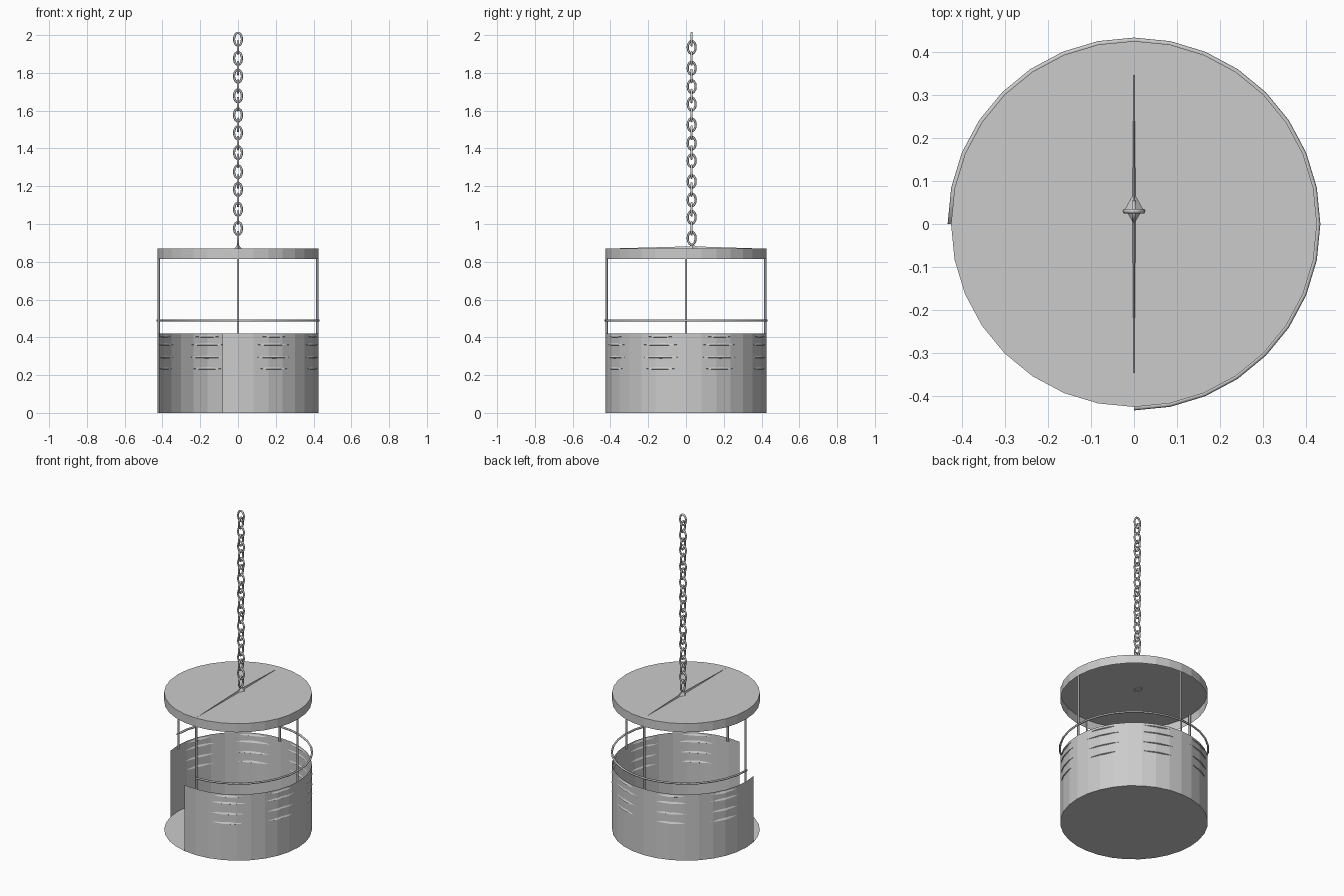
import bpy, bmesh, math
from mathutils import Vector

if "Cube" in bpy.data.objects:
    bpy.data.objects.remove(bpy.data.objects["Cube"])

R = 0.425          # drum radius
N = 32             # drum facets
STEP = 360 / N


def polar(r, deg, z):
    a = math.radians(deg)
    return Vector((r * math.cos(a), r * math.sin(a), z))


def finish(name, bm, smooth=False):
    bmesh.ops.recalc_face_normals(bm, faces=bm.faces)
    me = bpy.data.meshes.new(name)
    bm.to_mesh(me)
    bm.free()
    ob = bpy.data.objects.new(name, me)
    bpy.context.collection.objects.link(ob)
    for p in me.polygons:
        p.use_smooth = smooth
    return ob


def loft(bm, rings, closed_section=True, closed_path=False):
    """Skin a list of cross-sections with quads."""
    vs = [[bm.verts.new(p) for p in ring] for ring in rings]
    n = len(vs[0])
    for i in range(len(vs) if closed_path else len(vs) - 1):
        a, b = vs[i], vs[(i + 1) % len(vs)]
        for j in range(n if closed_section else n - 1):
            k = (j + 1) % n
            bm.faces.new((a[j], a[k], b[k], b[j]))
    return vs


# base plate
bm = bmesh.new()
bmesh.ops.create_circle(bm, cap_ends=True, segments=N, radius=R)
finish("base_plate", bm)

# drum wall, open at the front left
bm = bmesh.new()
loft(bm, [(polar(R, -101.25 + i * STEP, 0), polar(R, -101.25 + i * STEP, 0.42))
          for i in range(27)], closed_section=False)
finish("drum_wall", bm)

# pressed louvres: four rows of tapered ridges in six groups
bm = bmesh.new()
for g in range(6):
    centre = -63 + 44 * g
    for z, half in ((0.405, 11), (0.362, 14), (0.295, 13), (0.235, 12)):
        rings = []
        for i in range(7):
            t = i / 3 - 1
            w = max(0.05, 1 - t * t)
            d = centre + t * half
            # radius of the flat facet at this angle
            r = R * math.cos(math.radians(STEP / 2)) / math.cos(
                math.radians(d % STEP - STEP / 2))
            rings.append([polar(r, d, z + 0.008 * w), polar(r + 0.006 * w, d, z - 0.003 * w),
                          polar(r, d, z - 0.006 * w), polar(r - 0.006 * w, d, z - 0.003 * w)])
        vs = loft(bm, rings)
        bm.faces.new(vs[0])
        bm.faces.new(vs[-1])
finish("wall_louvres", bm)

# lid: top plate with a hanging rim, open below
bm = bmesh.new()
vs = loft(bm, [[polar(R, i * STEP, z) for i in range(N)] for z in (0.815, 0.87)])
bm.faces.new(vs[1])
finish("lid", bm)

# upright rods between drum and lid
for i, side in enumerate(("right", "back", "left", "front")):
    bm = bmesh.new()
    c = polar(R - 0.006, 90 * i, 0)
    loft(bm, [[c + polar(0.006, 45 * k, z) for k in range(8)] for z in (0.40, 0.87)])
    finish("rod_" + side, bm, True)

# three-quarter guard rail
bm = bmesh.new()
rings = []
for i in range(25):
    d = -90 + i * 270 / 24
    rings.append([polar(R + 0.002 + 0.006 * math.cos(k * math.pi / 3), d,
                        0.49 + 0.006 * math.sin(k * math.pi / 3)) for k in range(6)])
vs = loft(bm, rings)
bm.faces.new(vs[0])
bm.faces.new(vs[-1])
finish("guard_rail", bm, True)

# low stiffening crease across the lid
bm = bmesh.new()
a, b, t = (bm.verts.new(p) for p in ((0, -0.41, 0.87), (0, 0.40, 0.87), (0, 0.03, 0.882)))
l = bm.verts.new((-0.004, 0.03, 0.87))
r = bm.verts.new((0.004, 0.03, 0.87))
for f in ((a, t, l), (t, b, l), (a, r, t), (t, r, b)):
    bm.faces.new(f)
finish("lid_crease", bm)

# chain anchor: small four-sided spike
bm = bmesh.new()
base = [bm.verts.new(p) for p in ((-0.022, 0.035, 0.868), (0, -0.002, 0.868),
                                  (0.022, 0.035, 0.868), (0, 0.075, 0.868))]
tip = bm.verts.new((0, 0.033, 0.893))
for i in range(4):
    bm.faces.new((base[i], base[(i + 1) % 4], tip))
finish("chain_anchor", bm)

# chain of alternating oval links
bm = bmesh.new()
offsets = (0, 0.052, 0.110, 0.153, 0.203, 0.258)
for n in range(22):
    z = 0.925 + 0.30 * (n // 6) + offsets[n % 6]
    rings = []
    for i in range(14):
        a = 2 * math.pi * i / 14
        ring = []
        for k in range(6):
            q = k * math.pi / 3
            e = 0.006 * math.cos(q)
            u = (0.021 + e) * math.cos(a)
            h = (0.034 + e) * math.sin(a)
            v = 0.006 * math.sin(q)
            ring.append(Vector((u, 0.03 + v, z + h) if n % 2 else (v, 0.03 + u, z + h)))
        rings.append(ring)
    loft(bm, rings, closed_path=True)
finish("chain", bm, True)
